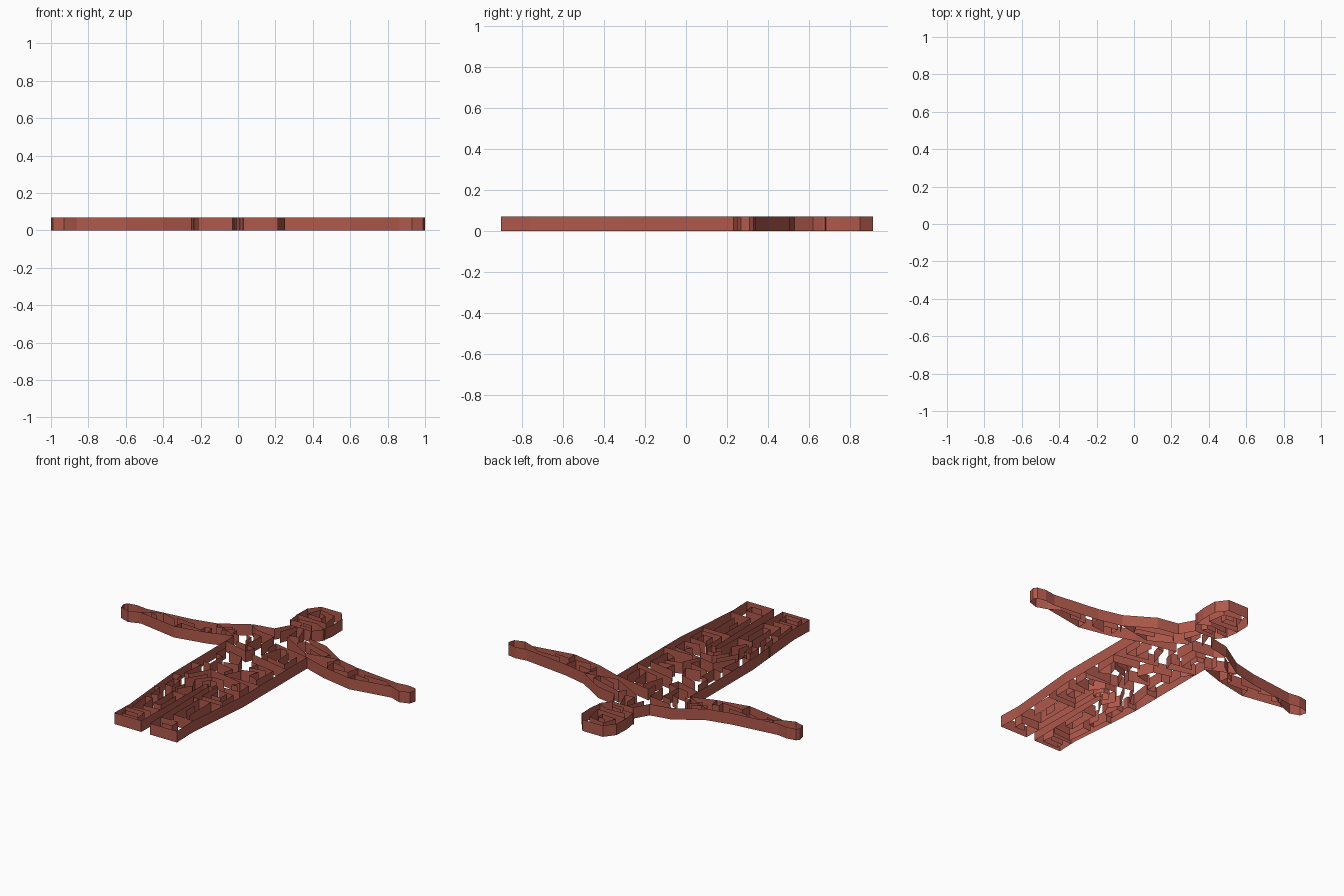
import bpy, bmesh

H = 0.07  # wall height

clay = bpy.data.materials.new("terracotta red")
clay.diffuse_color = (0.43, 0.098, 0.07, 1)


def walls(name, paths, closed=False):
    """Thin upright walls along plan polylines given in hundredths of a unit."""
    bm = bmesh.new()
    for path in paths:
        pts = [(x / 100, y / 100) for x, y in path]
        lo = [bm.verts.new((x, y, 0)) for x, y in pts]
        hi = [bm.verts.new((x, y, H)) for x, y in pts]
        n = len(pts)
        for i in range(n if closed else n - 1):
            j = (i + 1) % n
            bm.faces.new((lo[i], lo[j], hi[j], hi[i]))
    me = bpy.data.meshes.new(name)
    bm.to_mesh(me)
    bm.free()
    me.materials.append(clay)
    ob = bpy.data.objects.new(name, me)
    bpy.context.collection.objects.link(ob)


# body outline: right half, mirrored into a closed loop
half = [(7, 91.5), (12, 85), (12.3, 75), (11, 67), (7, 62), (12, 53), (25, 50.5),
        (42, 40), (57, 36.5), (86, 33), (93, 34), (98.5, 33), (100, 31), (99, 27),
        (93, 25), (86, 27.5), (60, 23), (40, 27), (25, 32), (25, -30),
        (21, -76), (21.5, -90.5), (3, -90.5), (1.8, -31), (0.5, -29)]
walls("body_outline", [half + [(-x, y) for x, y in reversed(half)]], closed=True)

walls("head_maze", [
    [(-12, 76), (8, 75), (6, 86), (-5, 88), (-8, 80), (2, 79), (2, 83), (-3, 84)],
    [(-8, 71), (4, 72), (12, 68)],
    [(-12, 68), (-4, 68)],
    [(-3, 68), (3, 68), (5, 65), (-3, 65)],
    [(-7, 62), (7, 62)],
    [(-3, 62), (-7, 51)],
    [(2, 62), (6, 51), (0, 50), (0, 58)],
])

walls("right_arm_maze", [
    [(9, 45), (12, 49), (34, 42), (32, 38), (20, 42)],
    [(0, 48), (21, 36), (42, 40), (38, 33)],
    [(0, 37), (25, 32)],
    [(41, 29), (41, 35), (50, 33)],
    [(57, 36), (55, 29), (46, 28)],
    [(60, 23), (60, 29), (70, 28)],
    [(65, 31), (80, 31), (86, 27.5)],
])

walls("left_arm_maze", [
    [(-42, 40), (-40, 36), (-32, 41)],
    [(-40, 27), (-41, 33), (-45, 32), (-45, 28), (-59, 29), (-60, 23)],
    [(-65, 33), (-52, 32)],
    [(-86, 27.5), (-75, 34), (-65, 31)],
    [(-82, 31), (-76, 29)],
    [(-35, 34), (-30, 40)],
    [(-42, 40), (-25, 32)],
    [(-28, 39), (-28, 35), (-23, 34)],
])

walls("chest_maze", [
    [(-25, 50), (-20, 46), (-6, 44), (-6, 31)],
    [(-18, 41), (-12, 40), (-13, 26), (-20, 27)],
    [(-20, 37), (-16, 36), (-16, 30)],
    [(-25, 24), (-8, 19), (-6, 25), (-12, 26)],
    [(0, 30), (0, 37)],
    [(2, 20), (6, 33), (10, 33)],
    [(6, 20), (20, 17), (20, 29)],
    [(14, 19), (13, 31)],
    [(-3, 18), (25, 12)],
])

walls("belly_maze", [
    [(-25, 24), (-20, 17), (-20, 7), (-15, 6), (-15, -6), (-20, -5)],
    [(-16, 14), (-5, 11), (-1, 2), (-10, 0)],
    [(-13, -2), (0, -5), (-2, -11)],
    [(-25, -10), (-18, -10), (-20, -24), (-17, -24), (-10, -12), (20, -18), (20, -27)],
    [(3, 9), (20, 6), (19, -9), (12, -6), (14, 0), (4, -3)],
    [(8, 8), (6, 2), (16, 4)],
    [(0, -14), (5, -4)],
    [(5, -14), (25, -14)],
    [(14, -18), (11, -22), (15, -22)],
])

walls("hip_maze", [
    [(-3, -31), (-5, -28), (-2, -24), (2, -24), (4, -27), (4, -31), (1, -31)],
    [(-11, -44), (-6, -36), (-10, -28), (-4, -20), (4, -20), (10, -28), (20, -27)],
    [(-8, -18), (-15, -30), (-11, -36), (-13, -43)],
    [(-25, -28), (-19, -28), (-19, -32)],
    [(-20, -34), (-16, -34), (-15, -43), (-20, -43), (-20, -34)],
    [(6, -28), (6, -44), (20, -44), (20, -33), (9, -32)],
    [(10, -34), (10, -40), (16, -40), (16, -34)],
])

walls("right_leg_maze", [
    [(3, -48), (22, -48)],
    [(15, -48), (15, -69)],
    [(7, -48), (7, -73), (21, -74)],
    [(3, -80), (15, -80), (15, -86), (8, -86)],
    [(10, -57), (10, -65)],
])

walls("left_leg_maze", [
    [(-24, -48), (-20, -48), (-19, -58), (-15, -57), (-16, -50)],
    [(-12, -48), (-2, -48)],
    [(-11, -48), (-11, -67), (-6, -67), (-6, -52)],
    [(-15, -62), (-20, -62), (-18, -78), (-6, -77)],
    [(-15, -62), (-14, -73), (-3, -72)],
    [(-21, -80), (-8, -80), (-7, -88), (-18, -88), (-18, -84), (-10, -84)],
])
